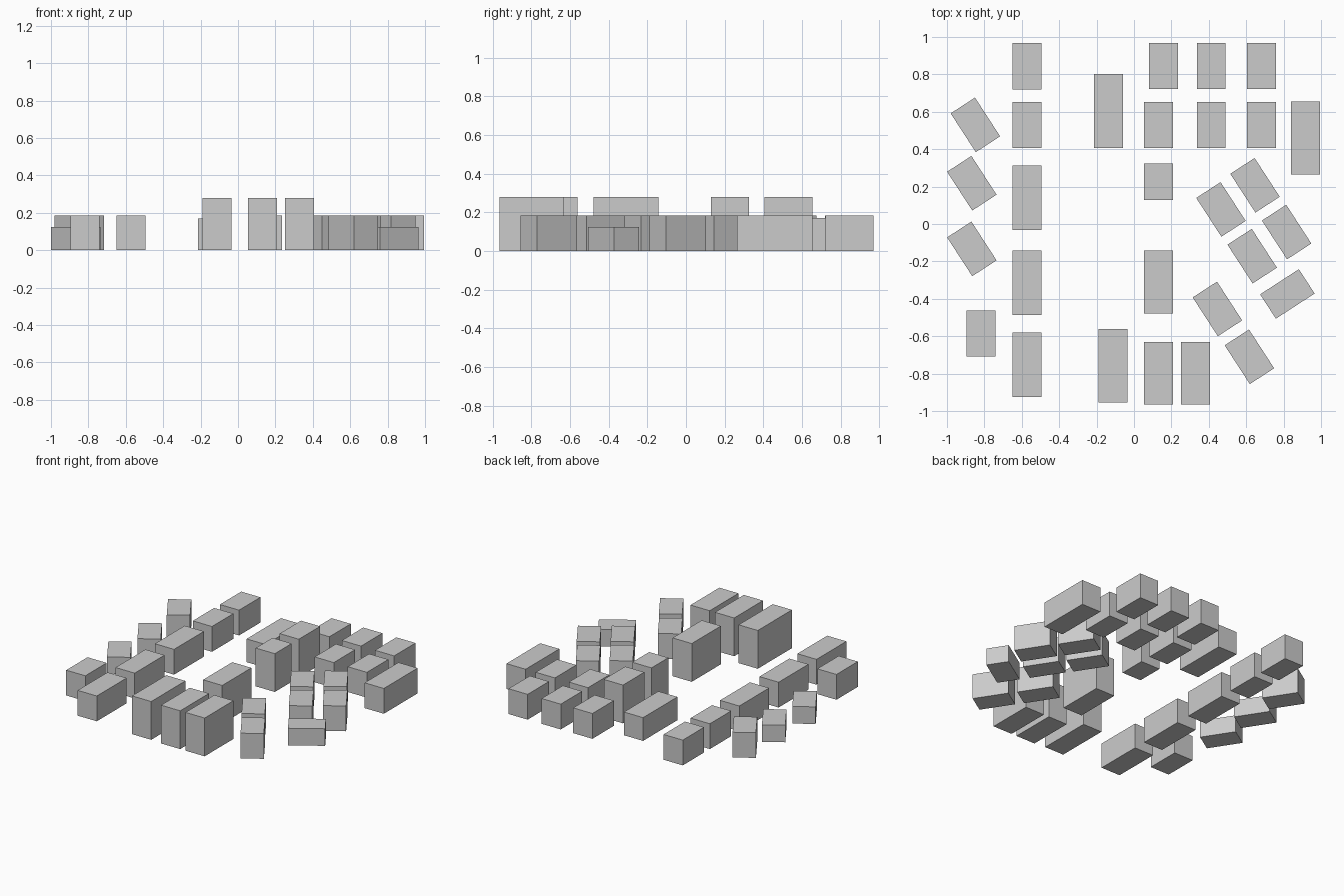
import bpy, bmesh
from math import radians
from mathutils import Matrix

if "Cube" in bpy.data.objects:
    bpy.data.objects.remove(bpy.data.objects["Cube"])

W = 0.155          # common block width
LOW, MID, TALL = 0.125, 0.185, 0.28


def block(name, x, y, length, height, angle=0, width=W):
    """Box standing on the ground, its length along y before turning."""
    bm = bmesh.new()
    bmesh.ops.create_cube(bm, size=1, matrix=Matrix.Translation((0, 0, height / 2))
                          @ Matrix.Diagonal((width, length, height, 1)))
    mesh = bpy.data.meshes.new(name)
    bm.to_mesh(mesh)
    bm.free()
    ob = bpy.data.objects.new(name, mesh)
    ob.location = (x, y, 0)
    ob.rotation_euler.z = radians(angle)
    bpy.context.collection.objects.link(ob)


# long straight row on the left
for y, length in ((0.843, 0.247), (0.53, 0.247), (0.141, 0.345), (-0.314, 0.345), (-0.752, 0.345)):
    block("left_row_block", -0.573, y, length, MID)

# outer left edge, three of them turned
block("left_edge_block", -0.817, -0.585, 0.247, MID)
for x, y, h in ((-0.848, 0.53, MID), (-0.867, 0.218, LOW), (-0.867, -0.133, LOW)):
    block("left_angled_block", x, y, 0.247, h, 33)

# central row of tall blocks
for y, length in ((0.53, 0.247), (0.227, 0.195), (-0.31, 0.337), (-0.798, 0.333)):
    block("centre_tall_block", 0.13, y, length, TALL)
block("front_tall_block", 0.328, -0.798, 0.333, TALL)
block("front_tall_block", -0.111, -0.758, 0.395, TALL)
block("back_centre_block", -0.137, 0.604, 0.397, 0.17)

# back right grid
for x in (0.157, 0.413, 0.681):
    block("back_row_block", x, 0.845, 0.247, MID)
for x in (0.413, 0.681):
    block("second_row_block", x, 0.53, 0.247, MID)
block("right_edge_block", 0.918, 0.459, 0.39, MID)

# turned cluster on the right
for x, y in ((0.465, 0.078), (0.647, 0.207), (0.816, -0.043),
             (0.632, -0.172), (0.446, -0.454), (0.617, -0.71)):
    block("right_angled_block", x, y, 0.247, MID, 33)
block("right_low_block", 0.82, -0.374, 0.247, LOW, -57)
